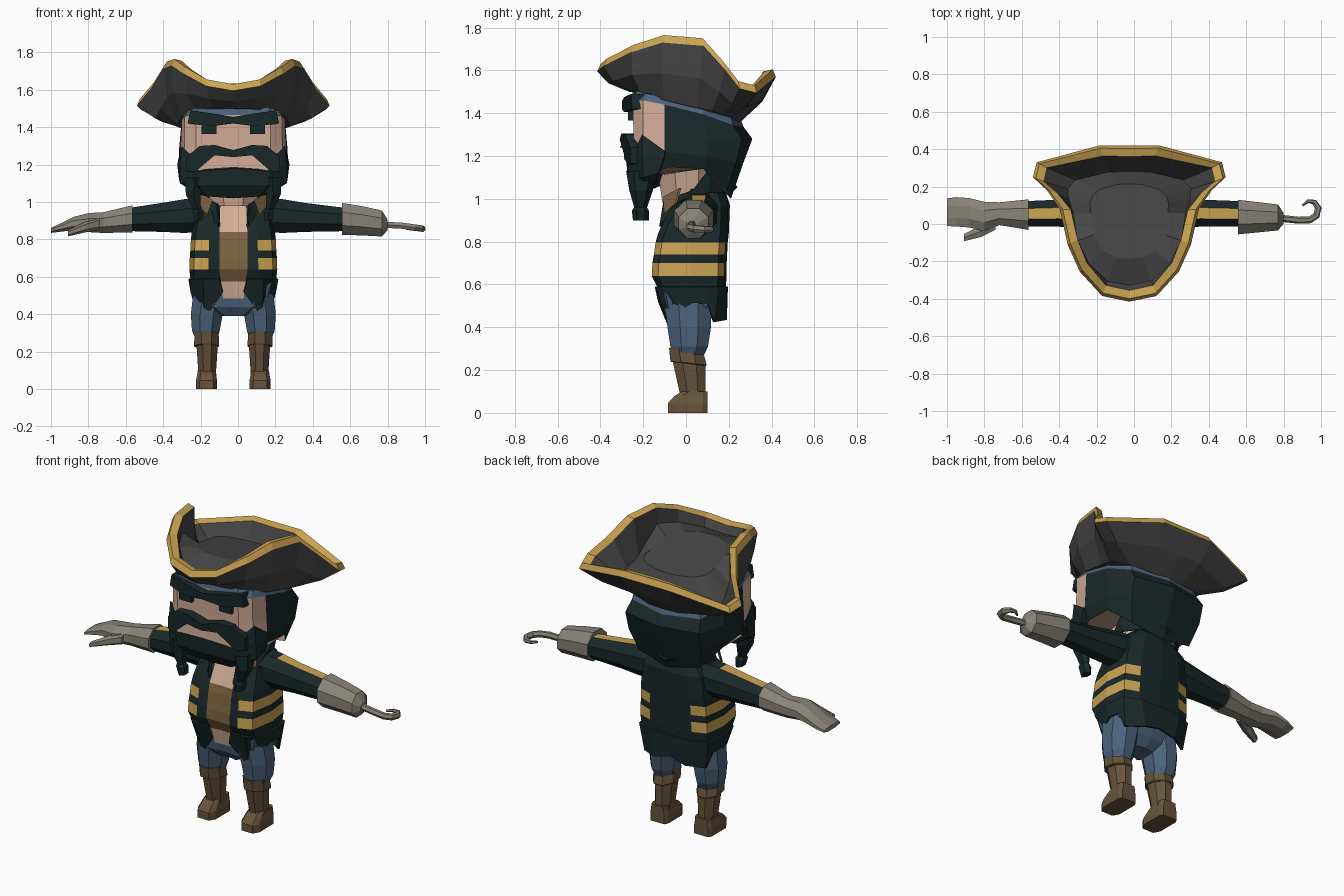
import bpy, bmesh, math
from mathutils import Vector

CX = -0.025  # body centre line

def mat(name, r, g, b):
    m = bpy.data.materials.new(name)
    m.diffuse_color = (r, g, b, 1)
    return m

COAT = mat("dark teal", 0.010, 0.021, 0.022)
GOLD = mat("gold", 0.60, 0.37, 0.085)
HAT = mat("charcoal", 0.060, 0.060, 0.060)
BLUE = mat("denim blue", 0.07, 0.125, 0.20)
SKIN = mat("skin", 0.65, 0.42, 0.31)
GLOVE = mat("warm grey", 0.25, 0.23, 0.19)
BOOT = mat("boot brown", 0.135, 0.088, 0.045)
SHIRT = mat("shirt brown", 0.20, 0.125, 0.05)

def finish(name, bm, mats):
    bmesh.ops.recalc_face_normals(bm, faces=bm.faces)
    me = bpy.data.meshes.new(name)
    bm.to_mesh(me)
    bm.free()
    for m in mats:
        me.materials.append(m)
    ob = bpy.data.objects.new(name, me)
    bpy.context.collection.objects.link(ob)
    ob.location.x = CX
    return ob

def loft(name, rings, mats, rule=None, caps=True, closed=True):
    """Skin a list of point rings; rule(band, column) picks the material."""
    bm = bmesh.new()
    vs = [[bm.verts.new(p) for p in r] for r in rings]
    n = len(rings[0])
    for i in range(len(rings) - 1):
        for j in range(n if closed else n - 1):
            k = (j + 1) % n
            f = bm.faces.new((vs[i][j], vs[i][k], vs[i + 1][k], vs[i + 1][j]))
            f.material_index = rule(i, min(j, n - 1 - j)) if rule else 0
    if caps and closed:
        for i, r in ((0, vs[0]), (len(vs) - 2, vs[-1])):
            f = bm.faces.new(r)
            f.material_index = rule(i, 0) if rule else 0
    return finish(name, bm, mats)

def sym(half):
    """Front-to-back half ring mirrored to a full ring."""
    return list(half) + [(-x, y, z) for x, y, z in reversed(half[1:-1])]

def oval(c, a, b, n=8, axis='z'):
    """Flat-sided ring round a centre, across z or across x."""
    out = []
    for k in range(n):
        t = 2 * math.pi * (k + 0.5) / n
        u, v = a * math.cos(t), b * math.sin(t)
        out.append((c[0] + u, c[1] + v, c[2]) if axis == 'z' else (c[0], c[1] + u, c[2] + v))
    return out

def prism(name, pts, lo, hi, m, curl=0):
    """Extrude an x-z outline along y, curling its ends backwards."""
    return loft(name, [[(x, d + curl * x * x, z) for x, z in pts] for d in (lo, hi)], [m])

def both(half):
    return half + [(-x, z) for x, z in reversed(half) if x > 0]

def outward(p, d, dz=0):
    v = Vector((p[0], p[1] - .05))
    v *= 1 + d / v.length
    return (v.x, v.y + .05, p[2] + dz)

# Hat: bulging outer wall, two gold edging strips, inner wall and low crown
lip = [(0, -.415, 1.63), (.145, -.385, 1.655), (.265, -.255, 1.72), (.33, -.11, 1.765), (.372, .08, 1.75),
       (.44, .18, 1.64), (.515, .25, 1.55), (.495, .33, 1.53), (.16, .42, 1.605), (0, .42, 1.605)]
base = [(0, -.265, 1.5), (.1, -.255, 1.5), (.2, -.21, 1.49), (.275, -.1, 1.46), (.295, .05, 1.425),
        (.3, .12, 1.41), (.28, .17, 1.395), (.23, .21, 1.38), (.1, .245, 1.36), (0, .25, 1.355)]
edge = [(x, y, z - .035) for x, y, z in lip]
mid = [outward(Vector(e).lerp(Vector(b), .5), .022, -.008) for e, b in zip(edge, base)]
rim = [outward(p, -.016) for p in lip]
inner = [outward(p, -.06, -.01) for p in lip]
well = [tuple(Vector(b).lerp(Vector(i), .68 if b[1] < 0 else .28)) for b, i in zip(base, inner)]
crown = [(x * .7, y * .78 + .02, 1.595 - y * .15) for x, y, z in base]
loft("tricorn_hat", [sym(r) for r in (base, mid, edge, rim, inner, well, crown)], [HAT, GOLD],
     lambda i, j: 1 if i in (2, 3) else 0)

# Head: beard line, face, hair and bandana
head = [
    [(0, -.2, 1.1), (.2, -.2, 1.1), (.25, -.15, 1.12), (.27, -.08, 1.15), (.275, .08, 1.14), (.2, .19, 1.04), (0, .21, 1.0)],
    [(0, -.245, 1.2), (.2, -.245, 1.2), (.265, -.2, 1.21), (.287, -.1, 1.22), (.293, .1, 1.2), (.235, .235, 1.17), (0, .265, 1.16)],
    [(0, -.245, 1.3), (.2, -.245, 1.3), (.262, -.2, 1.3), (.282, -.1, 1.3), (.29, .1, 1.28), (.24, .26, 1.28), (0, .31, 1.28)],
    [(0, -.25, 1.465), (.2, -.25, 1.465), (.26, -.2, 1.46), (.275, -.1, 1.44), (.28, .08, 1.395), (.225, .22, 1.345), (0, .27, 1.335)],
    [(0, -.25, 1.51), (.19, -.23, 1.505), (.24, -.18, 1.49), (.26, -.1, 1.48), (.26, .08, 1.46), (.2, .2, 1.42), (0, .24, 1.41)]]
loft("head", [sym(r) for r in head], [COAT, SKIN, BLUE],
     lambda i, j: 2 if i == 3 else 1 if (i in (1, 2) and j < 3) or (i == 0 and j == 0) else 0)
loft("neck", [oval((0, .01, .98), .13, .13), oval((0, .0, 1.18), .17, .15)], [SKIN])
loft("beard", [sym(r) for r in (
    [(0, -.22, 1.02), (.14, -.23, 1.03), (.19, -.19, 1.04), (.19, -.15, 1.05), (0, -.12, 1.06)],
    [(0, -.27, 1.09), (.19, -.265, 1.09), (.285, -.2, 1.1), (.29, -.13, 1.12), (0, -.1, 1.12)],
    [(0, -.28, 1.18), (.19, -.27, 1.165), (.285, -.205, 1.2), (.3, -.1, 1.2), (0, -.05, 1.2)],
    [(0, -.23, 1.185), (.235, -.225, 1.26), (.275, -.205, 1.3), (.295, -.1, 1.225), (0, -.05, 1.23)])], [COAT])
prism("lower_lip", both([(0, 1.25), (.2, 1.25), (.205, 1.165), (.14, 1.175), (0, 1.185)]), -.29, -.2, SKIN, .6)
prism("moustache", both([(0, 1.278), (.1, 1.305), (.18, 1.3), (.25, 1.24), (.25, 1.165), (.205, 1.16),
                         (.1, 1.25), (0, 1.24)]), -.31, -.22, COAT, .8)
prism("eyebrows", both([(0, 1.455), (.12, 1.475), (.23, 1.49), (.245, 1.42), (.12, 1.405), (0, 1.42)]), -.3, -.23, COAT, .8)
for s, side in ((1, "left"), (-1, "right")):
    prism(side + "_eye", [(s * .09, 1.365), (s * .17, 1.365), (s * .17, 1.41), (s * .09, 1.41)], -.272, -.23, COAT)
    loft(side + "_braid", [oval((s * x, y, z), a, b, 6) for x, y, z, a, b in (
        (.205, -.205, 1.13, .06, .075), (.215, -.21, 1.04, .045, .055), (.195, -.212, .96, .023, .03),
        (.19, -.213, .945, .032, .04), (.185, -.21, .9, .024, .038))], [COAT])

# Torso: trousers seat, belly, shirt, coat and wrapped gold stripes
def torso_ring(z, yf, w, yb, a=.075):
    return sym([(0, yf + .012, z), (a, yf + .008, z), (w * .57, yf, z), (w * .9, yf + .03, z),
                (w, .02, z), (w * .93, yb - .04, z), (w * .58, yb - .01, z), (0, yb, z)])

torso = [(.39, -.06, .08, .07, .04), (.44, -.1, .19, .11, .03), (.485, -.11, .2, .13, .055), (.575, -.128, .228, .185, .065),
         (.64, -.16, .235, .19), (.70, -.157, .233, .19), (.74, -.15, .23, .192), (.797, -.142, .227, .195),
         (.84, -.13, .222, .2), (.97, -.07, .2, .205, .07), (1.05, -.0, .13, .18, .02)]

def torso_rule(i, j):
    if i < 3:
        return 3 if (i == 2 and j == 0) else 2
    if j == 0:
        return 3 if i >= 8 else 4
    return 1 if i in (4, 6) and 2 <= j <= 5 else 0

loft("torso", [torso_ring(*t) for t in torso], [COAT, GOLD, BLUE, SKIN, SHIRT], torso_rule)

# Coat tails and collar: open bands with pointed edges
def band(name, low, high, t):
    mir = lambda h: [(-x, y, z) for x, y, z in h] + [(x, y, z) for x, y, z in reversed(h[:-1])]
    s = loft(name, [mir(low), mir(high)], [COAT], closed=False).modifiers.new("thickness", 'SOLIDIFY')
    s.thickness, s.offset = t, 0

band("coat_tails",
     [(.055, -.125, .52), (.15, -.07, .385), (.205, -.02, .48), (.222, .03, .515), (.22, .1, .51), (.2, .13, .425), (.1, .185, .435), (0, .18, .46)],
     [(.075, -.14, .59), (.16, -.135, .59), (.21, -.1, .59), (.235, .02, .59), (.23, .1, .59), (.22, .15, .59), (.13, .185, .59), (0, .19, .59)], .012)
band("collar",
     [(.075, -.12, .87), (.18, -.02, .99), (.185, .1, 1.03), (.12, .18, 1.03), (0, .2, 1.02)],
     [(.085, -.1, .99), (.19, .03, 1.04), (.2, .12, 1.15), (.13, .21, 1.09), (0, .235, 1.06)], .014)

# Lapel plates lying on the upper chest
for s, side in ((1, "left"), (-1, "right")):
    lap = [(.11, -.085, 1.01), (.175, -.01, 1.05), (.18, -.03, .98), (.14, -.082, .93)]
    loft(side + "_lapel", [[(s * x, y - d, z) for x, y, z in lap] for d in (.012, .021)], [SHIRT])

# Legs, boots and sleeves
for s, side in ((1, "left"), (-1, "right")):
    loft(side + "_trouser", [oval((s * x, y, z), a, b) for x, y, z, a, b in (
        (.143, .01, .26, .06, .075), (.147, .015, .31, .08, .095), (.142, .015, .4, .092, .11),
        (.12, .01, .53, .1, .12))], [BLUE])
    cuff = [oval((s * .143, y, z), a, b) for y, z, a, b in (
        (.012, .23, .068, .088), (.012, .235, .072, .092), (.0, .295, .07, .086))]
    loft(side + "_boot_cuff", [[(x, y, z - .12 * y) for x, y, z in r] for r in cuff], [BOOT])
    loft(side + "_boot_shaft", [oval((s * .14, y, z), a, b) for y, z, a, b in (
        (.035, .05, .054, .066), (.03, .1, .052, .066), (.015, .24, .062, .083))], [BOOT])
    # chamfered foot, stepping back towards the ankle
    loft(side + "_foot", [[(x + s * .143, y, z) for x, y, z in sym(
        [(0, f, z), (w * .65, f, z), (w, f + .035, z), (w, .08, z), (w * .8, .1, z), (0, .1, z)])]
        for z, f, w in ((0, -.085, .057), (.045, -.085, .057), (.078, -.055, .05), (.1, -.02, .048))], [BOOT])
    end = .59 if s > 0 else .548
    arm = loft(side + "_sleeve", [oval((s * x, y, z), a, b, 8, 'x') for x, y, z, a, b in (
        (.1, .06, .94, .1, .1), (.26, .06, .925, .088, .098), (.38, .058, .918, .078, .084), (end, .055, .907, .073, .068))],
        [COAT, GOLD])
    # gold braid along the top facet of each sleeve
    for p in arm.data.polygons:
        if p.normal.z > .85 and abs(p.center.x) > .25:
            p.material_index = 1

# Gloved hand
def across(name, rings, n=8):
    return loft(name, [oval((x - CX, y, z), a, b, n, 'x') for x, y, z, a, b in rings], [GLOVE])

across("glove_hand", [(-.565, .05, .91, .088, .078), (-.72, .055, .89, .066, .06), (-.8, .04, .89, .085, .055),
                      (-.88, .06, .885, .085, .038), (-.95, .065, .863, .085, .024), (-1.0, .063, .848, .08, .014)])
across("glove_thumb", [(-.74, .0, .885, .035, .035), (-.82, -.04, .865, .035, .028), (-.91, -.073, .832, .022, .016)], 6)

# Hook hand
across("hook_cuff", [(.555, .037, .91, .1, .092), (.66, .036, .9, .088, .085), (.77, .035, .885, .075, .075),
                     (.80, .03, .878, .03, .03)])
path = [(.79, .03, .878), (.88, .02, .873), (.94, .022, .865), (.975, .045, .86), (.985, .085, .857),
        (.965, .117, .857), (.93, .122, .857), (.9, .098, .857)]
cu = bpy.data.curves.new("hook", 'CURVE')
cu.dimensions = '3D'
cu.bevel_depth, cu.bevel_resolution, cu.use_fill_caps = .017, 1, True
sp = cu.splines.new('POLY')
sp.points.add(len(path) - 1)
for k, (pt, p) in enumerate(zip(sp.points, path)):
    pt.co = (*p, 1)
    pt.radius = 1.1 if k < 5 else 1.1 - .25 * (k - 4)
cu.materials.append(GLOVE)
hook = bpy.data.objects.new("hook", cu)
bpy.context.collection.objects.link(hook)
bpy.context.view_layer.objects.active = hook
hook.select_set(True)
bpy.ops.object.convert(target='MESH')
for p in hook.data.polygons:
    p.use_smooth = False
